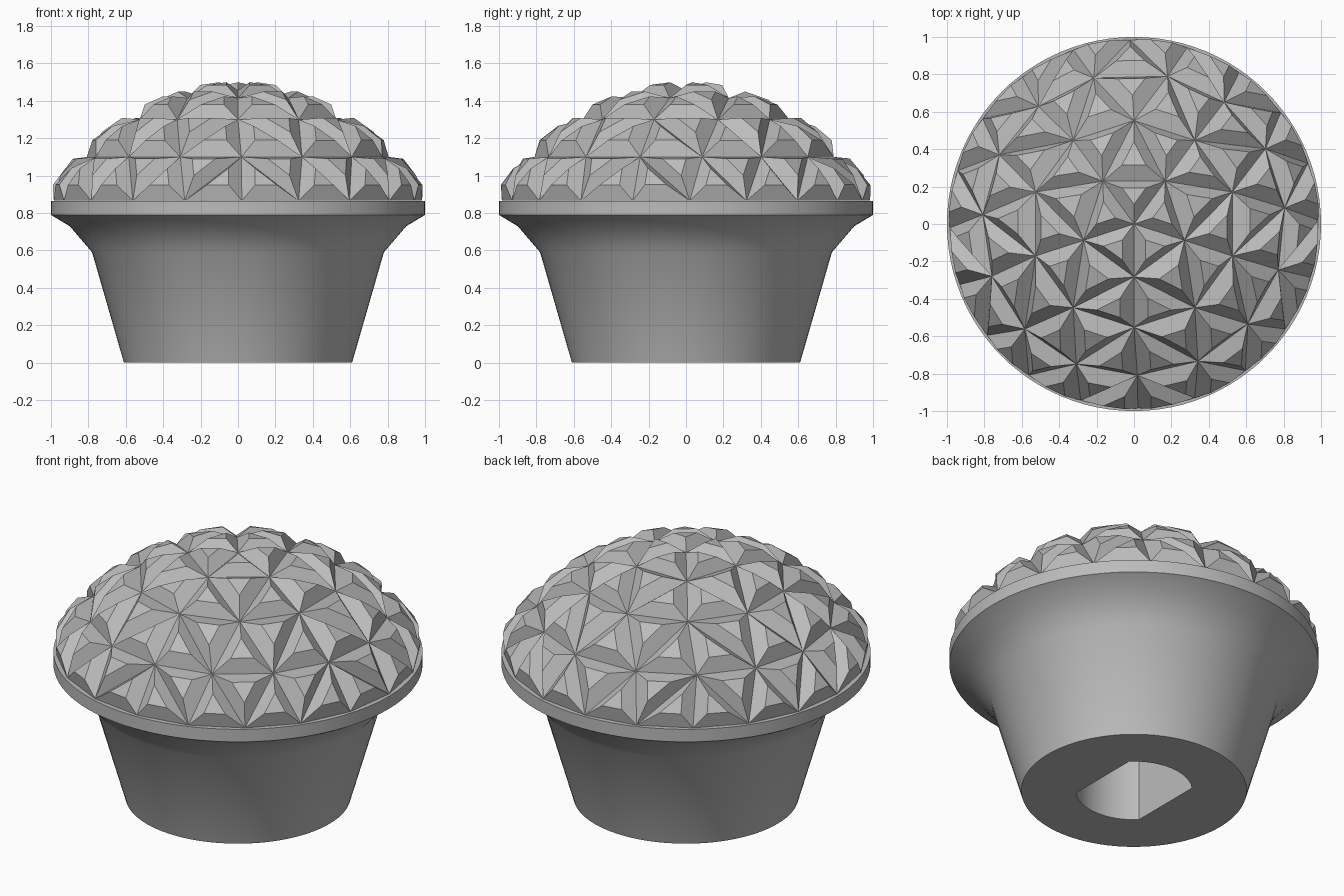
import bpy, bmesh, math
from mathutils import Vector

if "Cube" in bpy.data.objects:
    bpy.data.objects.remove(bpy.data.objects["Cube"])

grey = bpy.data.materials.new("plain_grey")
grey.diffuse_color = (0.5, 0.5, 0.5, 1)
grey.use_nodes = True
grey.node_tree.nodes["Principled BSDF"].inputs["Base Color"].default_value = grey.diffuse_color


def make_object(name, bm):
    mesh = bpy.data.meshes.new(name)
    bm.to_mesh(mesh)
    bm.free()
    mesh.materials.append(grey)
    obj = bpy.data.objects.new(name, mesh)
    bpy.context.collection.objects.link(obj)
    return obj


# Flared base with a socket that has two flat sides, lofted from rings
SEG = 96
HOLE = 0.315
FLAT = HOLE * math.cos(math.radians(45))


def round_ring(r):
    return lambda a: r


def socket_ring(a):
    c = abs(math.cos(a))
    return min(HOLE, FLAT / c) if c > 1e-6 else HOLE


rows = [(socket_ring, 0.6), (socket_ring, 0.0)]
rows += [(round_ring(r), z) for r, z in (
    (0.61, 0), (0.78, 0.59), (0.90, 0.73), (1.0, 0.79), (1.0, 0.865), (0.95, 0.865))]

bm = bmesh.new()
loops = []
for radius, z in rows:
    loop = []
    for i in range(SEG):
        a = 2 * math.pi * i / SEG
        loop.append(bm.verts.new((radius(a) * math.cos(a), radius(a) * math.sin(a), z)))
    loops.append(loop)
for low, high in zip(loops, loops[1:]):
    for i in range(SEG):
        j = (i + 1) % SEG
        bm.faces.new((low[i], low[j], high[j], high[i]))
bm.faces.new(list(reversed(loops[0])))   # socket ceiling
base = make_object("flared_base", bm)
bpy.context.view_layer.objects.active = base
base.select_set(True)
bpy.ops.object.shade_smooth_by_angle(angle=math.radians(35))

# Faceted dome: rings of 1, 5, 10, 15 and 20 points joined into triangular
# cells, each raised to a small flat-topped stud
RINGS = [(0, 1.455), (0.283, 1.415), (0.553, 1.30), (0.81, 1.10), (0.985, 0.866)]
STUD_SCALE, STUD_HEIGHT = 0.38, 0.062


def ring_point(k, j):
    r, z = RINGS[k]
    if k == 0:
        return Vector((0, 0, z))
    n = 5 * k
    j %= n
    step, turn = 360 / n, 0
    if k == 3:                       # slightly wider gap at the back
        step, turn = 23.7, 1.3
        j = j - n if j > 7 else j
    elif k == 4:
        turn = 1.2
    a = math.radians(-90 + turn + step * j)
    return Vector((r * math.cos(a), r * math.sin(a), z))


cells = []
for s in range(5):
    for k in range(4):
        for i in range(k + 1):
            cells.append(((k, s * k + i), (k + 1, s * (k + 1) + i),
                          (k + 1, s * (k + 1) + i + 1)))
        for i in range(k):
            cells.append(((k, s * k + i), (k + 1, s * (k + 1) + i + 1),
                          (k, s * k + i + 1)))

bm = bmesh.new()
for cell in cells:
    pts = [ring_point(k, j) for k, j in cell]
    centre = sum(pts, Vector()) / 3
    normal = (pts[1] - pts[0]).cross(pts[2] - pts[0]).normalized()
    outer = [bm.verts.new(p) for p in pts]
    inner = [bm.verts.new(centre + (p - centre) * STUD_SCALE + normal * STUD_HEIGHT)
             for p in pts]
    bm.faces.new(inner)
    for a in range(3):
        b = (a + 1) % 3
        bm.faces.new((outer[a], outer[b], inner[b], inner[a]))
bmesh.ops.remove_doubles(bm, verts=bm.verts, dist=0.0005)
make_object("faceted_dome", bm)
